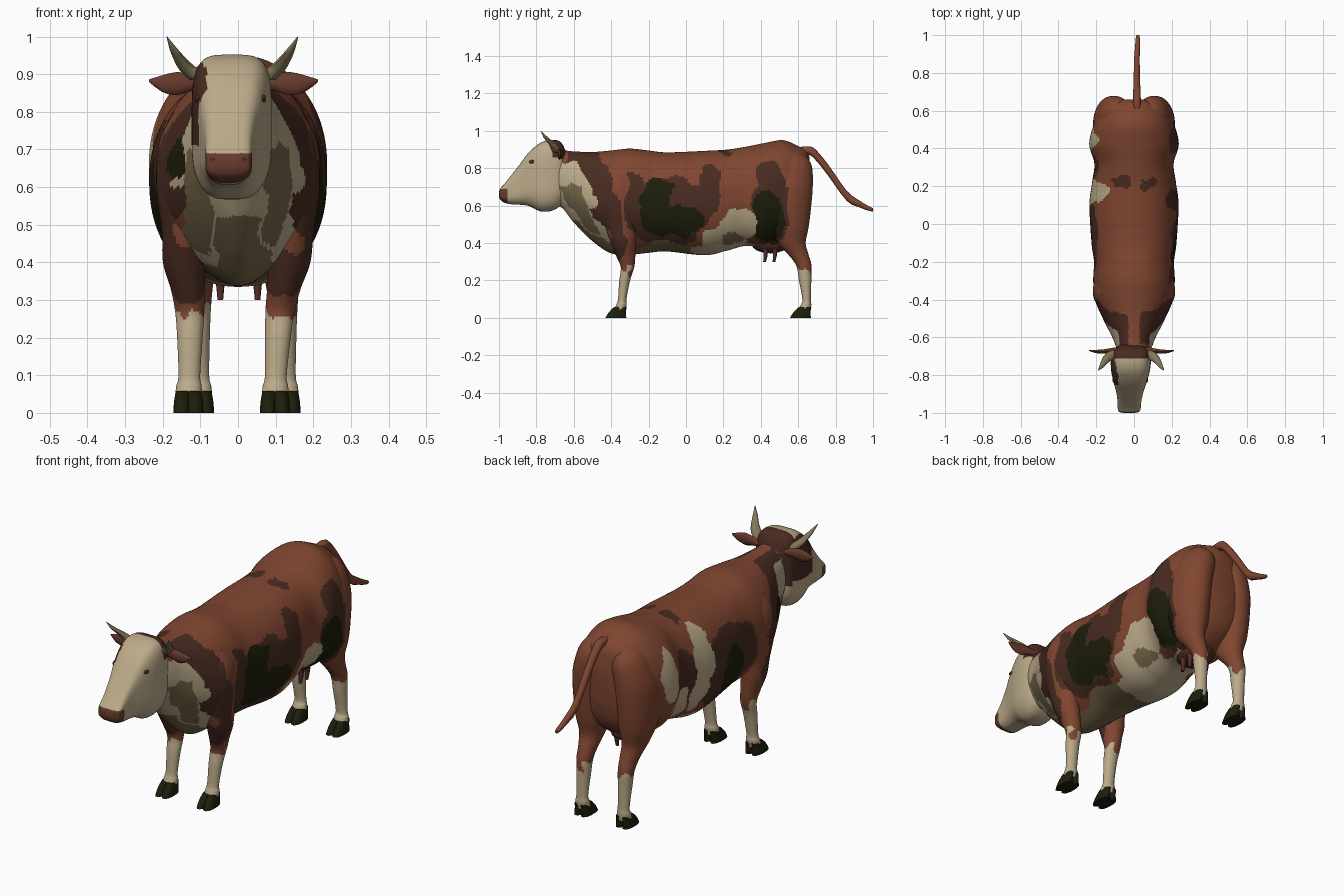
import bpy, bmesh, math
from mathutils import Vector, noise

# ---------- colours ----------
COLOURS = [("rust_coat", (0.215, 0.061, 0.030)), ("dark_brown_coat", (0.066, 0.024, 0.015)),
           ("black_coat", (0.012, 0.013, 0.003)), ("cream_coat", (0.50, 0.405, 0.255)),
           ("tan_coat", (0.18, 0.135, 0.066)), ("muzzle_red", (0.135, 0.042, 0.026)),
           ("horn", (0.22, 0.18, 0.095)), ("udder_brown", (0.085, 0.024, 0.02))]
RUST, DARK, BLACK, CREAM, TAN, MUZZLE, HORN, UDDER = range(8)
MATS = []
for label, rgb in COLOURS:
    m = bpy.data.materials.new(label)
    m.diffuse_color = (*rgb, 1)
    MATS.append(m)


# ---------- helpers ----------
def spline(rows, steps):
    """Catmull-Rom through rows of numbers."""
    out = []
    for i in range(len(rows) - 1):
        p0, p1, p2, p3 = rows[max(i - 1, 0)], rows[i], rows[i + 1], rows[min(i + 2, len(rows) - 1)]
        for k in range(steps):
            t = k / steps
            out.append([0.5 * (2 * b + (c - a) * t + (2 * a - 5 * b + 4 * c - d) * t * t
                               + (3 * b - a - 3 * c + d) * t ** 3)
                        for a, b, c, d in zip(p0, p1, p2, p3)])
    out.append(list(rows[-1]))
    return out


def loft(name, axis, rows, paint, seg=16, steps=4, power=2.0):
    """Skin rings (pos, centre a, centre b, radius a, radius b, keel) along an axis.
    Keel pinches the lower half of a ring."""
    bm = bmesh.new()
    rings = []
    for t, a, b, ra, rb, *keel in spline(rows, steps):
        ring = []
        for k in range(seg):
            w = 2 * math.pi * (k + 0.5) / seg
            c, s = math.cos(w), math.sin(w)
            pinch = 1 - keel[0] * s * s if keel and s < 0 else 1
            u = a + pinch * max(ra, .001) * math.copysign(abs(c) ** (2 / power), c)
            v = b + max(rb, .001) * math.copysign(abs(s) ** (2 / power), s)
            ring.append(bm.verts.new({'x': (t, u, v), 'y': (u, t, v), 'z': (u, v, t)}[axis]))
        rings.append(ring)
    for r0, r1 in zip(rings, rings[1:]):
        for k in range(seg):
            j = (k + 1) % seg
            bm.faces.new((r0[k], r0[j], r1[j], r1[k]))
    bm.faces.new(rings[0])
    bm.faces.new(rings[-1])
    bmesh.ops.recalc_face_normals(bm, faces=bm.faces)
    return finish(name, bm, paint)


def ball(name, pos, size, colour):
    bm = bmesh.new()
    bmesh.ops.create_uvsphere(bm, u_segments=12, v_segments=8, radius=1)
    for v in bm.verts:
        v.co = Vector(pos) + Vector([v.co[i] * size[i] for i in range(3)])
    return finish(name, bm, colour)


def finish(name, bm, paint):
    for f in bm.faces:
        f.smooth = True
        f.material_index = paint(f.calc_center_median()) if callable(paint) else paint
    me = bpy.data.meshes.new(name)
    bm.to_mesh(me)
    bm.free()
    for m in MATS:
        me.materials.append(m)
    me.set_sharp_from_angle(angle=math.radians(50))
    ob = bpy.data.objects.new(name, me)
    bpy.context.collection.objects.link(ob)
    return ob


# ---------- coat pattern: (colour, side, y, z, ry, rz, tilt), later ones on top ----------
PATCHES = [
    (DARK, 0, -.50, .73, .10, .27, -.45), (DARK, 0, -.37, .42, .05, .13, 0),
    (DARK, 1, -.10, .57, .23, .18, 0), (DARK, 1, .13, .69, .06, .14, 0), (DARK, 1, -.28, .62, .05, .15, 0),
    (BLACK, 1, -.16, .61, .085, .15, 0), (BLACK, 1, -.06, .515, .17, .085, 0),
    (DARK, 1, .45, .61, .10, .24, 0), (BLACK, 1, .44, .55, .08, .14, -.15),
    (CREAM, 1, .28, .49, .11, .08, 0), (CREAM, 1, .20, .42, .12, .06, 0), (TAN, 1, .25, .42, .06, .025, 0),
    (DARK, -1, -.05, .58, .22, .20, 0), (BLACK, -1, -.08, .54, .09, .13, .3),
    (DARK, -1, .30, .62, .08, .15, 0), (CREAM, -1, .44, .70, .055, .13, 0), (CREAM, -1, .34, .48, .08, .11, 0),
    (CREAM, -1, .17, .71, .07, .13, 0), (CREAM, -1, .20, .55, .05, .12, 0), (BLACK, -1, -.50, .67, .04, .05, 0)]


def coat(p, leg=False):
    x, y, z = p + noise.noise_vector(p * 9) * 0.035 + noise.noise_vector(p * 25) * 0.01
    if p.z < .26 + .06 * noise.noise(p * 20):
        return CREAM
    if z > .86 and abs(y - .22) < .025 and .03 < abs(x) < .13:
        return DARK
    if z > .85 and y < -.35 and abs(p.x) < .03:
        return RUST
    col = RUST
    for c, side, py, pz, ry, rz, tilt in PATCHES:
        if side * p.x < 0:
            continue
        dy, dz = y - py, z - pz
        u = dy * math.cos(tilt) - dz * math.sin(tilt)
        v = dy * math.sin(tilt) + dz * math.cos(tilt)
        if (u / ry) ** 2 + (v / rz) ** 2 < 1:
            col = c
    if leg:
        return col
    # pale throat and chest with tan patches, then the belly
    if y < -.2 - .45 * z and (z < .84 or y < -.69) and col != BLACK and (z > .6 or abs(x) < .155):
        d = (y + .55) * .88 + (z - .56) * .48
        stripe = abs(d) < .05 and .42 < z < .7 and abs(x) > .07
        col = TAN if stripe or (abs(x) < .06 and z < .51) else CREAM
    if z < .395 and abs(p.x) < .16 and -.45 < y < .45:
        col = TAN if y < .02 else CREAM
    return col


def leg_coat(p):
    return coat(p, True)


def head_coat(p):
    if p.y < -.955 and p.z < .69:
        return MUZZLE
    x, y, z = p + noise.noise_vector(p * 12) * 0.015
    if p.y > -.715 and z > .85:
        return DARK
    if x < -.08 and .72 < z < .92 and -.85 < y:
        return DARK
    return CREAM


# ---------- trunk and neck: (y, top, bottom, half width, keel) ----------
trunk = [(-.72, .88, .62, .07, .2), (-.66, .895, .585, .092, .2), (-.60, .89, .51, .115, .3),
         (-.50, .887, .41, .165, .5), (-.40, .895, .345, .207, .5), (-.30, .905, .338, .216, .4),
         (-.20, .895, .348, .212, .2), (-.10, .885, .355, .225, .05), (.10, .893, .335, .236, 0),
         (.22, .90, .36, .222, 0), (.32, .915, .385, .210, 0), (.42, .935, .375, .237, 0),
         (.52, .95, .39, .216, 0), (.60, .918, .44, .182, 0), (.64, .895, .50, .14, 0), (.66, .86, .58, .07, 0)]
loft("body", 'y', [(y, 0, (t + b) / 2, w, (t - b) / 2, k) for y, t, b, w, k in trunk], coat, 128, 13, 2.15)

# ---------- head, turned slightly to one side ----------
head = [(-.64, .885, .64, .06), (-.67, .94, .60, .095), (-.72, .952, .572, .106), (-.78, .935, .570, .102),
        (-.84, .885, .598, .087), (-.89, .82, .605, .072), (-.94, .755, .608, .063), (-.975, .712, .618, .061),
        (-.993, .692, .632, .054), (-1.0, .672, .648, .03)]
loft("head", 'y', [(y, -.015 - (-.68 - y) * .035, (t + b) / 2, w, (t - b) / 2, .25) for y, t, b, w in head],
     head_coat, 64, 8, 4)

for s, side in ((1, "right"), (-1, "left")):
    # ---------- eyes, nostrils, ears, horns ----------
    ball(side + "_eye", (-.02 + s * .087, -.822, .835), (.008, .018, .010), DARK)
    ball(side + "_nostril", (-.026 + s * .038, -.993, .674), (.012, .006, .007), DARK)
    ear = [(.07, -.665, .875, .014, .014), (.11, -.67, .878, .014, .022), (.15, -.675, .875, .012, .031),
           (.19, -.675, .875, .009, .022), (.225, -.67, .883, .002, .003)]
    loft(side + "_ear", 'x', [(s * r[0] - .012, *r[1:]) for r in ear], MUZZLE, 10, 2)
    horn = [(.885, .085, -.69, .03, .026), (.91, .113, -.70, .028, .024), (.935, .135, -.72, .02, .019),
            (.965, .155, -.75, .012, .012), (1.0, .174, -.775, .001, .001)]
    loft(side + "_horn", 'z', [(z, s * a - .015, b, ra, rb) for z, a, b, ra, rb in horn], HORN, 10, 2)

    # ---------- legs: (z, x, y, half width, half depth) ----------
    front = [(.80, .12, -.36, .05, .06), (.72, .13, -.355, .08, .10), (.60, .14, -.355, .078, .10),
             (.48, .14, -.345, .062, .083), (.40, .138, -.335, .058, .066), (.33, .128, -.322, .045, .051),
             (.27, .12, -.313, .039, .036), (.20, .117, -.328, .034, .029), (.10, .115, -.341, .029, .023),
             (.07, .115, -.345, .034, .028), (.035, .115, -.355, .036, .032)]
    hind = [(.88, .09, .575, .03, .04), (.85, .09, .568, .065, .085), (.80, .095, .56, .088, .115),
            (.70, .115, .538, .098, .14), (.58, .12, .53, .095, .138), (.48, .12, .55, .08, .105),
            (.40, .118, .565, .058, .075), (.34, .115, .60, .045, .055), (.28, .115, .63, .038, .041),
            (.20, .115, .637, .033, .033), (.10, .115, .645, .029, .023), (.07, .115, .642, .034, .028),
            (.035, .115, .632, .036, .034)]
    for label, rows, dx in (("front", front, -.018), ("hind", hind, .012)):
        place = [(z, s * x + dx * max(0, 1 - z / .5), y, rx, ry) for z, x, y, rx, ry in rows]
        loft(f"{label}_{side}_leg", 'z', place, leg_coat, 40, 9)
        # cloven hoof
        _, cx, cy, _, _ = place[-1]
        for k in (-1, 1):
            claw = [(.058, cx + k * .015, cy + .004, .019, .035), (.03, cx + k * .017, cy - .012, .022, .047),
                    (0, cx + k * .018, cy - .020, .023, .058)]
            loft(f"{label}_{side}_hoof", 'z', claw, BLACK, 12, 2, 2.3)

# ---------- tail ----------
tail = [(.58, .015, .89, .02, .02), (.65, .015, .895, .022, .022), (.69, .015, .875, .021, .028),
        (.76, .015, .79, .018, .03), (.86, .015, .652, .016, .027), (.93, .018, .608, .014, .018),
        (.98, .02, .584, .012, .012), (1.0, .02, .578, .008, .008)]
loft("tail", 'y', tail, RUST, 10, 3)

# ---------- udder and teats ----------
ball("udder", (0, .45, .395), (.085, .10, .05), UDDER)
for x in (-.047, .052):
    for y in (.425, .475):
        loft("teat", 'z', [(.37, x, y, .016, .016), (.33, x, y, .011, .011), (.30, x, y - .005, .008, .008)],
             UDDER, 8, 2)
